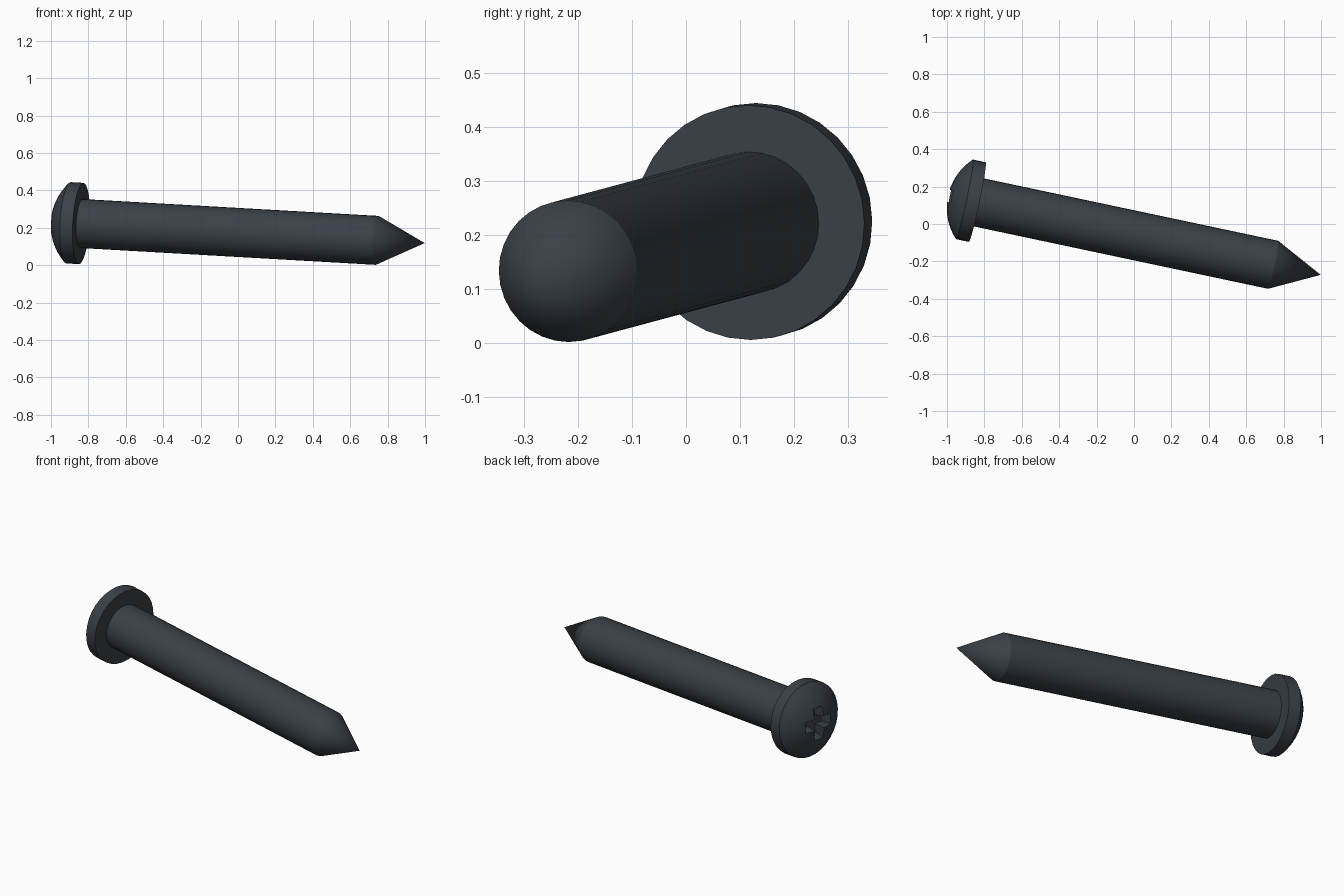
import bpy, bmesh, math
from mathutils import Matrix, Vector

cube = bpy.data.objects.get("Cube")
if cube:
    bpy.data.objects.remove(cube, do_unlink=True)

SEGMENTS = 32
SHAFT_R, HEAD_R = 0.131, 0.2175
TIP_LEN, SHAFT_LEN = 0.26, 1.88      # shaft length includes the tip
RIM_H, DOME_H = 0.07, 0.09

# Dark metal
metal = bpy.data.materials.new("dark_metal")
metal.use_nodes = True
color = (0.042, 0.052, 0.064, 1)
metal.diffuse_color = color
metal.node_tree.nodes["Principled BSDF"].inputs["Base Color"].default_value = color

# Local z runs from the tip to the head
axis = Vector((-1, 0.212, 0.057)).normalized()
side = Vector((0, 0, 1)).cross(axis).normalized()
up = axis.cross(side)
place = Matrix((side, up, axis)).transposed().to_4x4()
place.translation = Vector((0.998, -0.272, 0.118))


def add_object(name, bm):
    bmesh.ops.recalc_face_normals(bm, faces=bm.faces)
    mesh = bpy.data.meshes.new(name)
    bm.to_mesh(mesh)
    bm.free()
    mesh.materials.append(metal)
    obj = bpy.data.objects.new(name, mesh)
    bpy.context.collection.objects.link(obj)
    obj.matrix_world = place
    return obj


def lathe(name, profile):
    bm = bmesh.new()
    verts = [bm.verts.new((r, 0, z)) for r, z in profile]
    edges = [bm.edges.new(pair) for pair in zip(verts, verts[1:])]
    bmesh.ops.spin(bm, geom=verts + edges, cent=(0, 0, 0), axis=(0, 0, 1),
                   angle=math.tau, steps=SEGMENTS)
    bmesh.ops.remove_doubles(bm, verts=bm.verts, dist=0.0001)
    return add_object(name, bm)


# Shaft with pointed tip
shaft = lathe("shaft", [(0, 0), (SHAFT_R, TIP_LEN),
                        (SHAFT_R, SHAFT_LEN + 0.01), (0, SHAFT_LEN + 0.01)])

# Domed head with a straight rim
ball = (HEAD_R ** 2 + DOME_H ** 2) / (2 * DOME_H)
top = SHAFT_LEN + RIM_H + DOME_H
spread = math.asin(HEAD_R / ball)
dome = [(ball * math.sin(spread * t / 8), top - ball + ball * math.cos(spread * t / 8))
        for t in range(8, -1, -1)]
head = lathe("head", [(0, SHAFT_LEN), (HEAD_R, SHAFT_LEN)] + dome)

# Tapered cross recess in the head
bm = bmesh.new()
rings = []
for z, arm, half in ((top - 0.07, 0.075, 0.026), (top + 0.02, 0.105, 0.037)):
    ring = []
    for k in range(4):
        turn = Matrix.Rotation(k * math.pi / 2, 3, 'Z')
        for p in ((arm, -half, z), (arm, half, z), (half, half, z)):
            ring.append(bm.verts.new(turn @ Vector(p)))
    bm.faces.new(ring)
    rings.append(ring)
low, high = rings
for i in range(len(low)):
    j = (i + 1) % len(low)
    bm.faces.new((low[i], low[j], high[j], high[i]))
cutter = add_object("cross_cutter", bm)
cutter.hide_render = True

cut = head.modifiers.new("cross_recess", 'BOOLEAN')
cut.operation = 'DIFFERENCE'
cut.solver = 'EXACT'
cut.object = cutter
bpy.context.view_layer.update()
graph = bpy.context.evaluated_depsgraph_get()
carved = bpy.data.meshes.new_from_object(head.evaluated_get(graph))
head.modifiers.clear()
head.data = carved
bpy.data.objects.remove(cutter, do_unlink=True)

# Smooth round surfaces, crisp edges
bpy.ops.object.select_all(action='DESELECT')
for obj in (shaft, head):
    obj.select_set(True)
bpy.context.view_layer.objects.active = head
bpy.ops.object.shade_smooth_by_angle(angle=math.radians(20))
